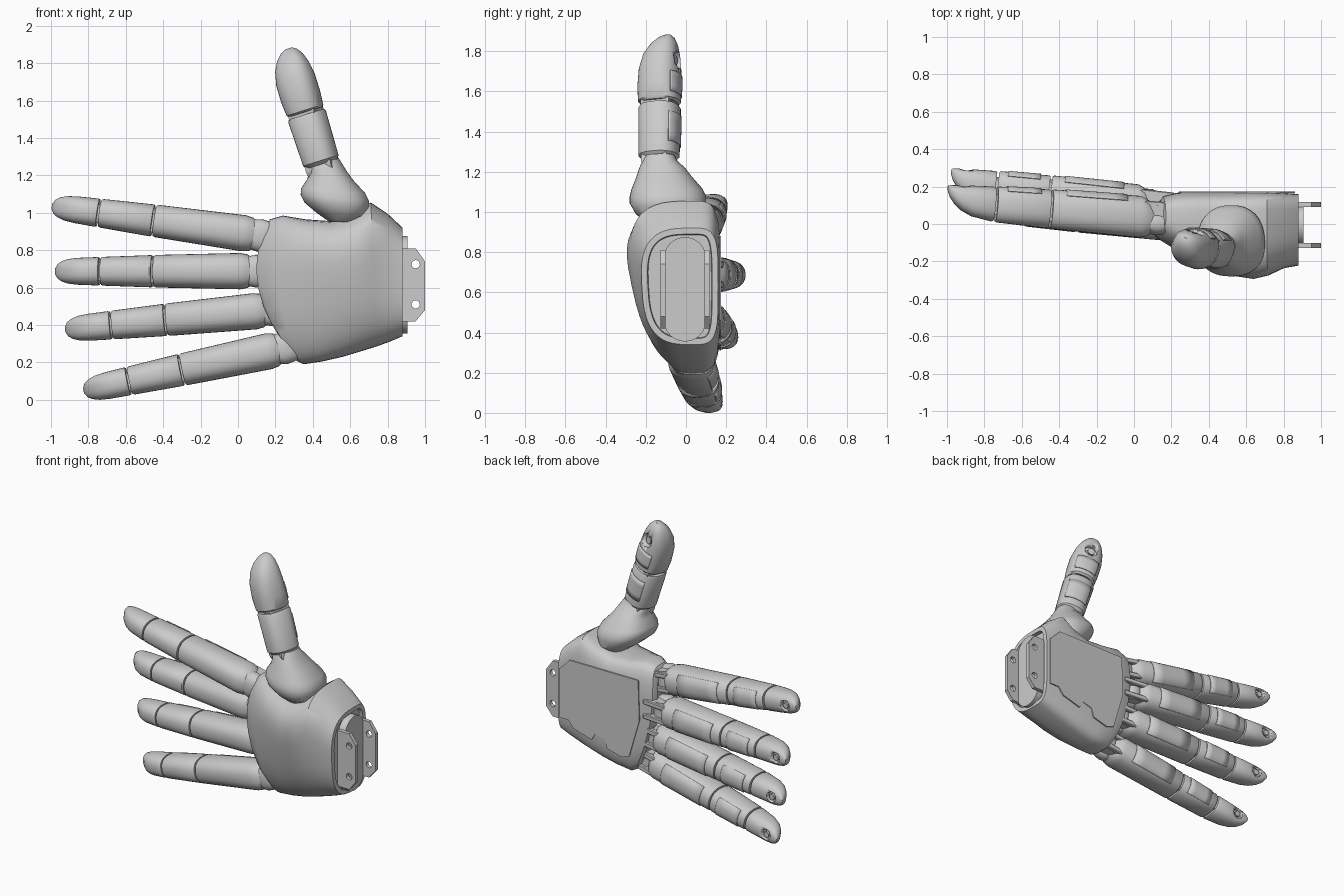
import bpy, bmesh, math
from mathutils import Vector, Matrix

if "Cube" in bpy.data.objects:
    bpy.data.objects.remove(bpy.data.objects["Cube"])

grey = bpy.data.materials.new("light_grey")
grey.use_nodes = True
grey.diffuse_color = (0.6, 0.6, 0.6, 1)
grey.node_tree.nodes["Principled BSDF"].inputs["Base Color"].default_value = (0.6, 0.6, 0.6, 1)


def finish(name, bm, angle=35):
    bmesh.ops.recalc_face_normals(bm, faces=bm.faces)
    me = bpy.data.meshes.new(name)
    bm.to_mesh(me)
    bm.free()
    me.materials.append(grey)
    me.shade_smooth()
    me.set_sharp_from_angle(angle=math.radians(angle))
    ob = bpy.data.objects.new(name, me)
    bpy.context.collection.objects.link(ob)
    return ob


def skin(bm, rows, closed=True):
    """Bridge rows of points with quads; closed rows also get end caps."""
    vs = [[bm.verts.new(p) for p in r] for r in rows]
    n = len(rows[0])
    for a, b in zip(vs, vs[1:]):
        for i in range(n if closed else n - 1):
            j = (i + 1) % n
            bm.faces.new((a[i], a[j], b[j], b[i]))
    return [bm.faces.new(vs[0]), bm.faces.new(vs[-1])] if closed else []


def loft(name, rows, angle=35):
    bm = bmesh.new()
    skin(bm, rows)
    return finish(name, bm, angle)


def drilled_plate(name, outline, holes, r, y0, y1):
    """Flat plate in the xz plane with round holes, extruded along y."""
    bm = bmesh.new()
    loops = [outline] + [[(x + r * math.cos(math.pi * i / 8), z + r * math.sin(math.pi * i / 8))
                          for i in range(16)] for x, z in holes]
    for loop in loops:
        vs = [bm.verts.new((x, y0, z)) for x, z in loop]
        for i, v in enumerate(vs):
            bm.edges.new((v, vs[i - 1]))
    bmesh.ops.triangle_fill(bm, edges=bm.edges[:], use_beauty=True, use_dissolve=False)
    out = bmesh.ops.extrude_face_region(bm, geom=bm.faces[:], use_keep_orig=True)
    bmesh.ops.translate(bm, vec=(0, y1 - y0, 0), verts=[g for g in out["geom"] if isinstance(g, bmesh.types.BMVert)])
    return finish(name, bm)


def cylinder(name, m, r, depth, sides=24):
    bm = bmesh.new()
    bmesh.ops.create_cone(bm, cap_ends=True, segments=sides, radius1=r, radius2=r, depth=depth, matrix=m)
    return finish(name, bm)


def box(name, m, size):
    bm = bmesh.new()
    bmesh.ops.create_cube(bm, size=1, matrix=m @ Matrix.Diagonal((*size, 1)))
    bmesh.ops.bevel(bm, geom=bm.edges[:], offset=min(size) * 0.15, affect="EDGES")
    return finish(name, bm)


def power(v, n):
    return math.copysign(abs(v) ** (2 / n), v)


def frame(base, tip, back):
    """Local X runs along the digit, local Z points to its back."""
    x = (tip - base).normalized()
    z = (back - x * back.dot(x)).normalized()
    y = z.cross(x)
    m = Matrix((x, y, z)).transposed().to_4x4()
    m.translation = base
    return m


def profile_point(m, length, prof, s, a, grow=0.0, n=2.4):
    """Point on a digit's skin at station s and angle a (90 degrees is the back)."""
    for p, q in zip(prof, prof[1:]):
        if s <= q[0] + 1e-6:
            break
    t = (s - p[0]) / (q[0] - p[0])
    w, f, b = (p[i] + (q[i] - p[i]) * t for i in (1, 2, 3))
    return m @ Vector((s * length, (w + grow) * power(math.cos(a), n),
                       (b - f) / 2 + ((b + f) / 2 + grow) * power(math.sin(a), n)))


def segment(name, m, length, prof):
    angles = [2 * math.pi * i / 32 for i in range(32)]
    return loft(name, [[profile_point(m, length, prof, p[0], a) for a in angles] for p in prof])


def shell_ring(p0, p1, f0, f1, back, bow, mid, n_front, n_back):
    """Rounded section between two (x, z) points, with its own front and back depth in y."""
    ring = []
    for i in range(48):
        a = 2 * math.pi * i / 48
        n, curve = (n_back, bow * 0.6) if math.sin(a) > 0 else (n_front, bow)
        c, d = power(math.cos(a), n), power(math.sin(a), n)
        k = (c + 1) / 2
        depth = back - mid if d > 0 else mid - (f0 + (f1 - f0) * k)
        ring.append((p0[0] + (p1[0] - p0[0]) * k - curve * (1 - c * c), mid + d * depth,
                     p0[1] + (p1[1] - p0[1]) * k))
    return ring


def back_panel(name, m, length, prof, s0, s1, half):
    """Thin cover plate lying on the back of a segment."""
    bm = bmesh.new()
    skin(bm, [[profile_point(m, length, prof, s0 + (s1 - s0) * i / 4,
                             math.radians(90 - half + 2 * half * j / 16), 0.002)
               for j in range(17)] for i in range(5)], closed=False)
    mod = finish(name, bm).modifiers.new("thickness", "SOLIDIFY")
    mod.thickness = 0.006
    mod.offset = 0


def across(m, s):
    return m @ Matrix.Translation((s, 0, 0)) @ Matrix.Rotation(math.pi / 2, 4, "X")


def tip_screw(name, tip, m, s, z, r):
    """Round recess in the back of a fingertip with a screw head in it."""
    cutter = cylinder(name + "_recess_cutter", m @ Matrix.Translation((s, 0, z + 0.05)), r, 0.1)
    cutter.hide_render = cutter.hide_viewport = True
    mod = tip.modifiers.new("recess", "BOOLEAN")
    mod.object = cutter
    mod.operation = "DIFFERENCE"
    mod.solver = "EXACT"
    cylinder(name + "_screw", m @ Matrix.Translation((s, 0, z + 0.008)), r * 0.55, 0.03, 12)


# Fingers: stations are (position, half width, front depth, back depth)
PROXIMAL = [(0.015, .07, .085, .05), (0.045, .09, .106, .09), (0.08, .097, .115, .108), (0.495, .087, .106, .105),
            (0.503, .083, .1, .1)]
MIDDLE = [(0.513, .083, .1, .1), (0.52, .086, .105, .103), (0.757, .077, .095, .097), (0.765, .073, .09, .092)]
DISTAL = [(0.775, .073, .088, .09), (0.783, .076, .092, .095), (0.88, .072, .073, .091), (0.93, .066, .046, .088),
          (0.965, .054, .012, .086), (0.987, .038, -.02, .084), (1.0, .015, -.055, .08)]
KNUCKLE = [(-0.09, .05, .06, .0), (-0.06, .076, .082, .02), (0.0, .088, .096, .03), (0.035, .08, .09, .03)]
FINGERS = {"index": ((0.12, 0.035, 0.878), (-1.0, 0.125, 1.035)),
           "middle": ((0.10, 0.095, 0.688), (-0.985, 0.215, 0.687)),
           "ring": ((0.18, 0.07, 0.482), (-0.93, 0.178, 0.375)),
           "little": ((0.25, 0.02, 0.278), (-0.83, 0.10, 0.048))}
for name, (b, t) in FINGERS.items():
    b, t = Vector(b), Vector(t)
    L = (t - b).length
    m = frame(b, t, Vector((0, 1, 0)))
    segment(name + "_proximal", m, L, PROXIMAL)
    segment(name + "_middle", m, L, MIDDLE)
    tip = segment(name + "_tip", m, L, DISTAL)
    tip_screw(name, tip, m, 0.925 * L, 0.058, 0.036)
    back_panel(name + "_proximal_cover", m, L, PROXIMAL, 0.15, 0.44, 48)
    back_panel(name + "_middle_cover", m, L, MIDDLE, 0.56, 0.72, 45)
    for k, s, r in (("first", 0.508, 0.07), ("second", 0.77, 0.055)):
        cylinder(f"{name}_{k}_joint", across(m, s * L), r, 1.75 * r)
    # knuckle pad and hinge, and the lugs that reach into the palm
    segment(name + "_knuckle_pad", m, L, KNUCKLE)
    cylinder(name + "_knuckle", across(m, 0.0), 0.066, 0.14)
    for side in (-1, 1):
        box(f"{name}_lug_{'left' if side > 0 else 'right'}",
            m @ Matrix.Translation((-0.01, side * 0.05, 0.045)), (0.2, 0.035, 0.08))

# Thumb
T_LOWER = [(0.03, .078, .08, .08), (0.06, .095, .1, .1), (0.43, .102, .102, .102), (0.45, .095, .095, .095)]
T_UPPER = [(0.47, .09, .09, .09), (0.485, .098, .106, .102), (0.60, .105, .11, .102), (0.74, .105, .103, .1),
           (0.85, .092, .082, .094), (0.93, .07, .045, .084), (0.98, .043, .005, .07), (1.0, .018, -.025, .055)]
b, t = Vector((0.455, -0.135, 1.24)), Vector((0.257, -0.125, 1.875))
L = (t - b).length
m = frame(b, t, Vector((0.4, 1, 0)))
segment("thumb_lower", m, L, T_LOWER)
tip = segment("thumb_tip", m, L, T_UPPER)
tip_screw("thumb", tip, m, 0.8 * L, 0.06, 0.045)
back_panel("thumb_lower_cover", m, L, T_LOWER, 0.14, 0.37, 45)
back_panel("thumb_tip_cover", m, L, T_UPPER, 0.53, 0.69, 40)
cylinder("thumb_joint", across(m, 0.46 * L), 0.075, 0.15)
cylinder("thumb_base_joint", across(m, 0.02 * L), 0.068, 0.15)

# Thumb mount, a flared cone set in the top of the palm: (left x, z, right x, z, front y, back y)
MOUNT = [(.49, .95, .62, .95, -.2, .05), (.42, 1.0, .68, .98, -.25, .09), (.355, 1.055, .70, 1.03, -.28, .1),
         (.335, 1.095, .70, 1.065, -.28, .1), (.337, 1.13, .68, 1.105, -.27, .08),
         (.37, 1.18, .62, 1.17, -.247, .03), (.38, 1.215, .58, 1.225, -.232, -.005),
         (.375, 1.245, .555, 1.265, -.217, -.045), (.385, 1.265, .54, 1.29, -.205, -.055)]
loft("thumb_mount", [shell_ring((xl, zl), (xr, zr), f, f, back, 0, -0.11, 2.3, 2.3)
                     for xl, zl, xr, zr, f, back in MOUNT])

# Palm: (bottom x, bottom z, top x, top z, front y at bottom, front y at top, back y, bow)
PALM = [(0.29, 0.25, 0.15, 0.93, -.05, -.04, .12, .11), (0.31, 0.21, 0.17, 0.965, -.08, -.07, .15, .11),
        (0.35, 0.19, 0.24, 0.985, -.11, -.14, .168, .08), (0.45, 0.205, 0.36, 0.965, -.14, -.25, .172, .03),
        (0.56, 0.23, 0.50, 0.955, -.17, -.33, .172, 0), (0.66, 0.26, 0.63, 1.0, -.19, -.35, .172, 0),
        (0.74, 0.285, 0.71, 1.055, -.195, -.32, .17, 0), (0.81, 0.31, 0.80, 0.995, -.2, -.26, .166, 0),
        (0.88, 0.34, 0.88, 0.92, -.205, -.235, .16, 0)]
bm = bmesh.new()
caps = skin(bm, [shell_ring((xb, zb), (xt, zt), fb, ft, back, bow, 0.02, 2.9, 4.3)
                 for xb, zb, xt, zt, fb, ft, back, bow in PALM])
bmesh.ops.recalc_face_normals(bm, faces=bm.faces)
bmesh.ops.inset_individual(bm, faces=[caps[1]], thickness=0.03, depth=0)
bmesh.ops.inset_individual(bm, faces=[caps[1]], thickness=0.004, depth=-0.025)
finish("palm", bm, 40)

# Notched cover plate on the back of the hand
cover = [(0.86, .80), (0.86, .46), (0.79, .46), (0.75, .41), (0.61, .37), (0.58, .42), (0.51, .40),
         (0.49, .34), (0.38, .31), (0.32, .33), (0.24, .6), (0.25, .88), (0.6, .88), (0.78, .88)]
loft("hand_back_cover", [[(x, y, z) for x, z in cover] for y in (0.166, 0.1745)])

# Wrist: rounded end block and two drilled mounting plates
angles = [math.pi * i / 12 for i in range(13)]
stadium = ([(0.105 * math.cos(a) - 0.005, 0.77 + 0.105 * math.sin(a)) for a in angles]
           + [(-0.105 * math.cos(a) - 0.005, 0.46 - 0.105 * math.sin(a)) for a in angles])
loft("wrist_block", [[(x, y, z) for y, z in stadium] for x in (0.84, 0.905)])
for name, y in (("back", 0.105), ("front", -0.115)):
    drilled_plate(f"wrist_plate_{name}", [(0.86, .81), (0.95, .81), (1.0, .74), (1.0, .48), (0.95, .42), (0.86, .42)],
                  [(0.95, 0.51), (0.95, 0.725)], 0.022, y - 0.013, y + 0.013)
